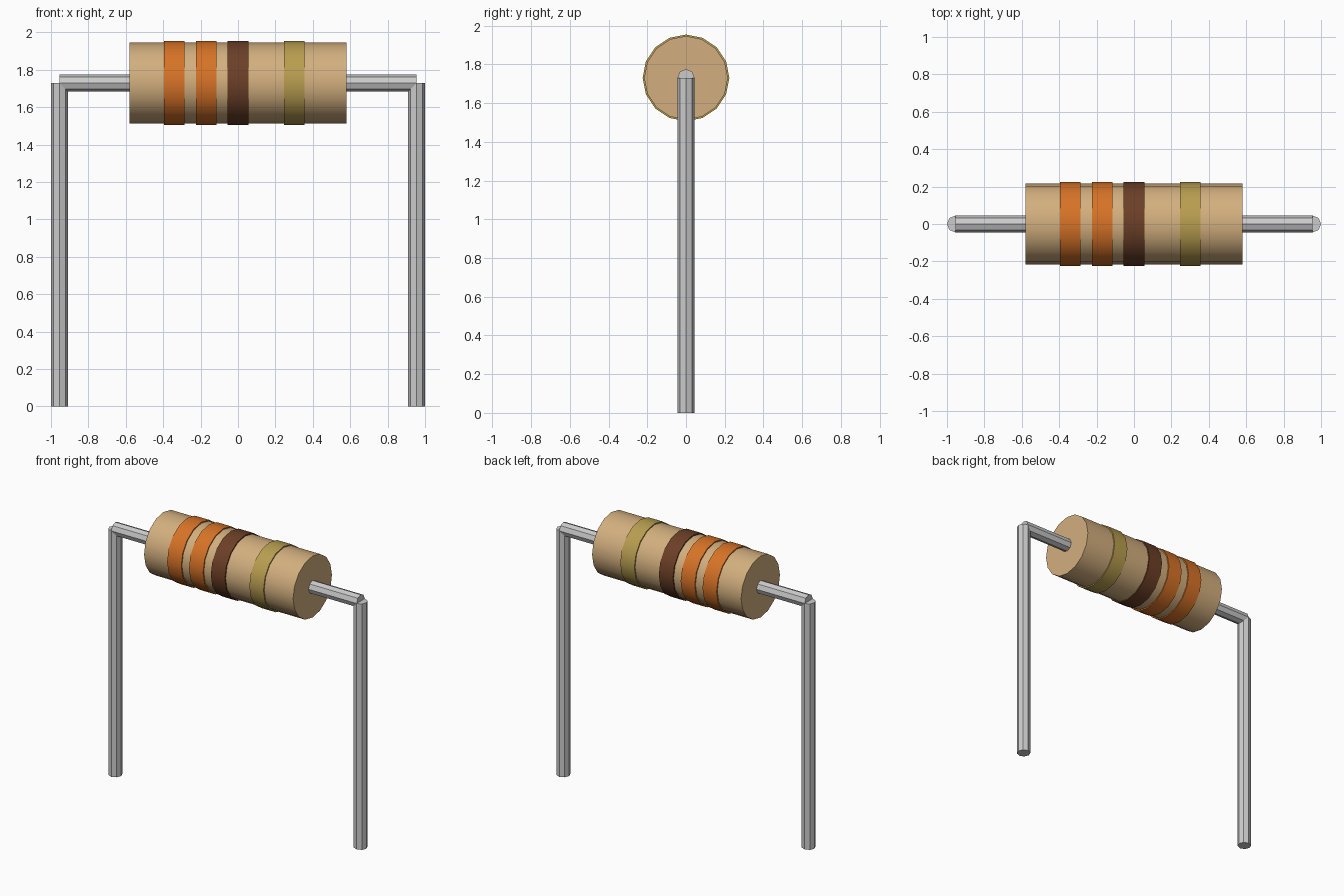
import bpy
from math import pi

if "Cube" in bpy.data.objects:
    bpy.data.objects.remove(bpy.data.objects["Cube"])

AXIS_Z = 1.73      # height of the body axis
LEG_X = 0.955
WIRE_R = 0.045


def paint(name, rgb):
    mat = bpy.data.materials.new(name)
    mat.diffuse_color = (*rgb, 1)
    mat.use_nodes = True
    mat.node_tree.nodes["Principled BSDF"].inputs["Base Color"].default_value = mat.diffuse_color
    return mat


def rod(name, sides, radius, length, centre, along_x=False, mat=None):
    bpy.ops.mesh.primitive_cylinder_add(
        vertices=sides, radius=radius, depth=length, location=centre,
        rotation=(0, pi / 2 if along_x else 0, 0))
    ob = bpy.context.object
    ob.name = name
    if mat:
        ob.data.materials.append(mat)
    bpy.ops.object.shade_smooth_by_angle(angle=pi / 6)
    return ob


tan = paint("tan", (0.65, 0.43, 0.21))
orange = paint("orange", (0.68, 0.17, 0.02))
brown = paint("brown", (0.15, 0.05, 0.02))
gold = paint("gold", (0.48, 0.34, 0.08))

# Ceramic body
rod("body", 16, 0.216, 1.16, (0, 0, AXIS_Z), True, tan)

# Colour bands, slightly proud of the body
for i, (x, mat) in enumerate([(-0.34, orange), (-0.17, orange),
                              (0.0, brown), (0.3, gold)], 1):
    rod(f"band_{i}", 16, 0.224, 0.11, (x, 0, AXIS_Z), True, mat)

# Wire through the body and the two legs
rod("cross_wire", 8, WIRE_R, 2 * LEG_X, (0, 0, AXIS_Z), True)
for side, sx in (("left", -1), ("right", 1)):
    rod(f"{side}_leg", 8, WIRE_R, AXIS_Z, (sx * LEG_X, 0, AXIS_Z / 2))
